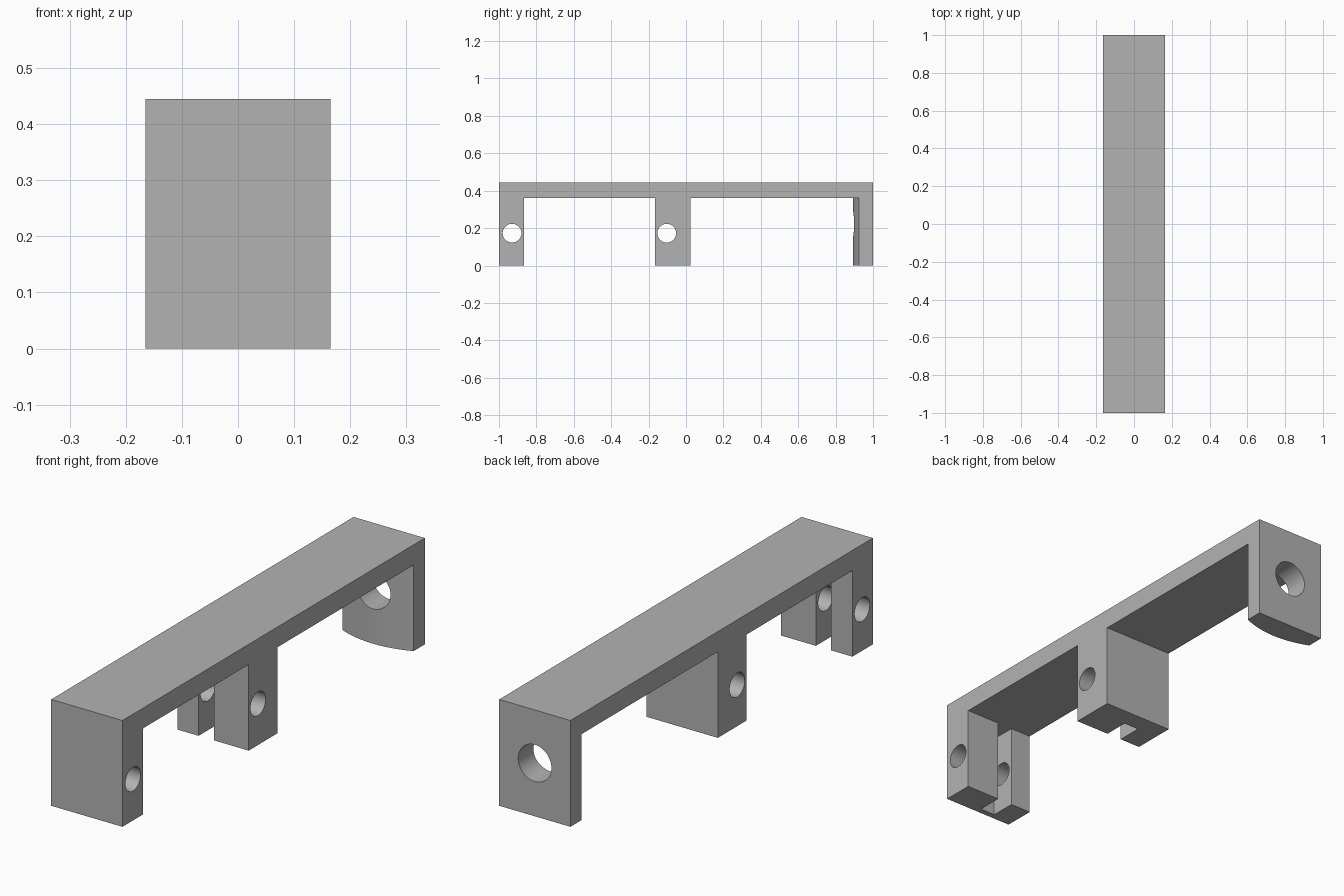
import bpy, bmesh, math
from mathutils import Matrix

cube = bpy.data.objects.get("Cube")
if cube:
    bpy.data.objects.remove(cube, do_unlink=True)

HALF_W, HEIGHT, UNDERSIDE = 0.165, 0.445, 0.36

grey = bpy.data.materials.new("plain grey")
grey.use_nodes = True
grey.diffuse_color = (0.45, 0.45, 0.45, 1)
grey.node_tree.nodes["Principled BSDF"].inputs["Base Color"].default_value = grey.diffuse_color


def finish(name, bm):
    bmesh.ops.recalc_face_normals(bm, faces=bm.faces)
    mesh = bpy.data.meshes.new(name)
    bm.to_mesh(mesh)
    bm.free()
    mesh.materials.append(grey)
    obj = bpy.data.objects.new(name, mesh)
    bpy.context.collection.objects.link(obj)
    return obj


def prism(name, outline, z0, z1):
    """Extrude a plan outline of (x, y) points from z0 to z1."""
    bm = bmesh.new()
    face = bm.faces.new([bm.verts.new((x, y, z0)) for x, y in outline])
    top = bmesh.ops.extrude_face_region(bm, geom=[face])["geom"]
    bmesh.ops.translate(bm, vec=(0, 0, z1 - z0),
                        verts=[v for v in top if isinstance(v, bmesh.types.BMVert)])
    return finish(name, bm)


def cylinder(name, centre, radius, length, axis):
    bm = bmesh.new()
    turn = Matrix.Rotation(math.pi / 2, 4, "Y" if axis == "X" else "X")
    bmesh.ops.create_cone(bm, cap_ends=True, segments=64, radius1=radius, radius2=radius,
                          depth=length, matrix=Matrix.Translation(centre) @ turn)
    return finish(name, bm)


def cut(obj, cutter):
    cutter.hide_render = True
    mod = obj.modifiers.new("cut", "BOOLEAN")
    mod.operation, mod.solver, mod.object = "DIFFERENCE", "EXACT", cutter
    bpy.context.view_layer.objects.active = obj
    bpy.ops.object.modifier_apply(modifier=mod.name)
    bpy.data.objects.remove(cutter, do_unlink=True)


# Solid block that becomes the bar with three legs
bracket = prism("bracket", [(-HALF_W, -1), (HALF_W, -1), (HALF_W, 1), (-HALF_W, 1)], 0, HEIGHT)

# Front bay, with a slot running into the front leg and the middle leg
side, s0, s1 = 0.3, -0.067, 0.004
front, back, front_slot, back_slot = -0.865, -0.165, -0.975, -0.055
front_bay = [(-side, front), (s0, front), (s0, front_slot), (s1, front_slot),
             (s1, front), (side, front), (side, back), (s1, back),
             (s1, back_slot), (s0, back_slot), (s0, back), (-side, back)]
cut(bracket, prism("front_bay_cutter", front_bay, -0.1, UNDERSIDE))

# Rear bay, ending in the bulging inner face of the back leg
bulge, edge = 0.892, 0.926
sag = edge - bulge
radius = (HALF_W ** 2 + sag ** 2) / (2 * sag)
reach = math.asin(0.2 / radius)
rear_bay = [(-0.2, 0.025), (0.2, 0.025)]
for i in range(33):
    a = reach * (1 - i / 16)
    rear_bay.append((radius * math.sin(a), bulge + radius * (1 - math.cos(a))))
cut(bracket, prism("rear_bay_cutter", rear_bay, -0.1, UNDERSIDE))

# Cross pin holes through the slotted legs
for y in (-0.93, -0.103):
    cut(bracket, cylinder("pin_hole_cutter", (0, y, 0.173), 0.05, 1, "X"))

# Large hole through the back leg
cut(bracket, cylinder("back_hole_cutter", (0, 0.95, HEIGHT / 2), 0.077, 0.4, "Y"))

# Smooth the curved walls, keep the corners sharp
bpy.ops.object.select_all(action="DESELECT")
bracket.select_set(True)
bpy.context.view_layer.objects.active = bracket
bpy.ops.object.shade_smooth_by_angle(angle=math.radians(25))
